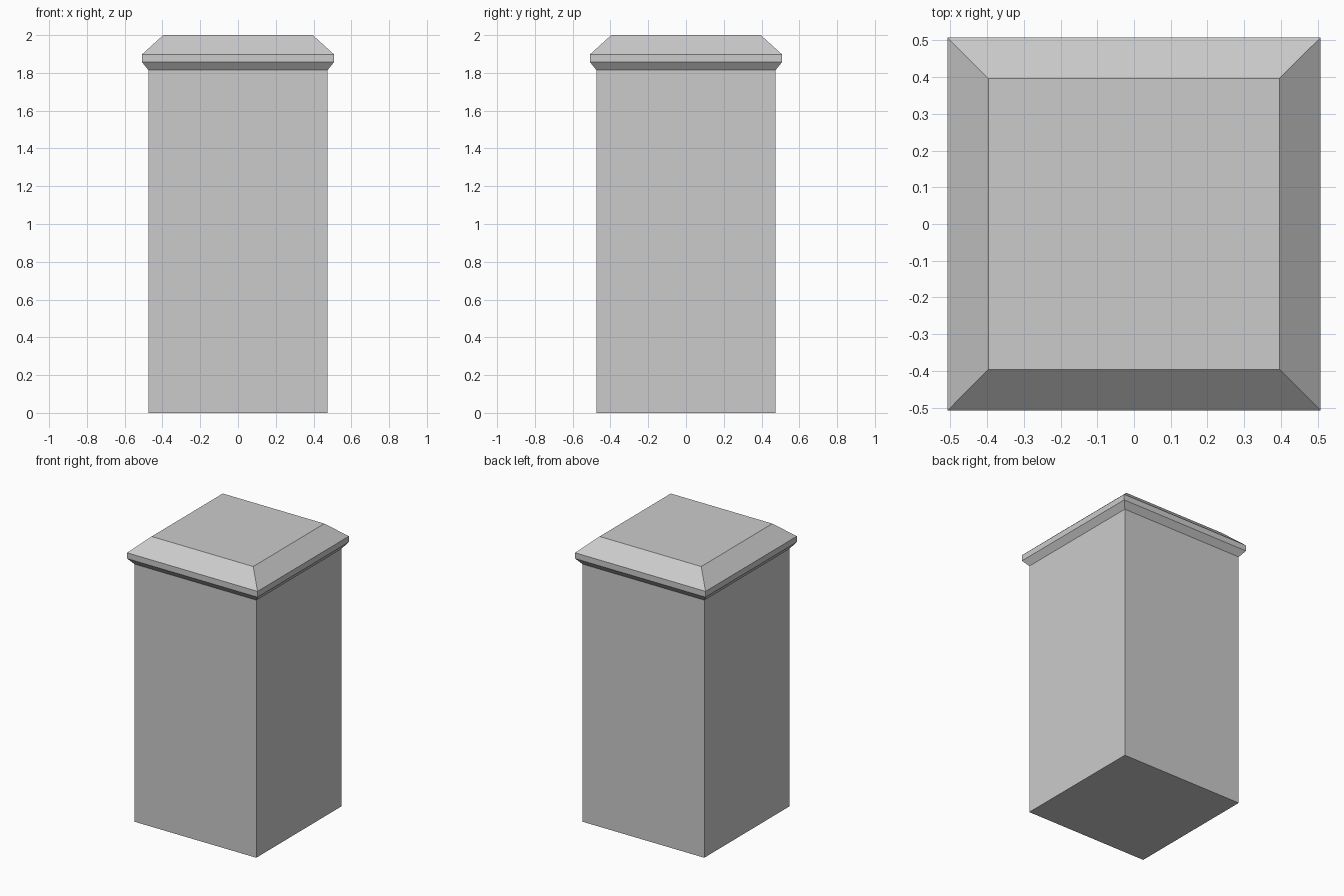
import bpy
import bmesh

cube = bpy.data.objects.get("Cube")
if cube:
    bpy.data.objects.remove(cube, do_unlink=True)

# Plain stone colour
stone = bpy.data.materials.new("light_grey_stone")
stone.use_nodes = True
grey = (0.6, 0.6, 0.6, 1.0)
stone.diffuse_color = grey
stone.node_tree.nodes["Principled BSDF"].inputs["Base Color"].default_value = grey


def square_loft(name, levels):
    """Join stacked squares, given as (half width, height), into a closed solid."""
    bm = bmesh.new()
    rings = []
    for half, z in levels:
        corners = ((-half, -half), (half, -half), (half, half), (-half, half))
        rings.append([bm.verts.new((x, y, z)) for x, y in corners])
    for low, high in zip(rings, rings[1:]):
        for i in range(4):
            j = (i + 1) % 4
            bm.faces.new((low[i], low[j], high[j], high[i]))
    bm.faces.new(reversed(rings[0]))
    bm.faces.new(rings[-1])
    mesh = bpy.data.meshes.new(name)
    bm.to_mesh(mesh)
    bm.free()
    mesh.materials.append(stone)
    obj = bpy.data.objects.new(name, mesh)
    bpy.context.collection.objects.link(obj)
    return obj


# Pillar shaft and flared capstone, meeting on one shared square
shaft_half, cap_base = 0.475, 1.815
square_loft("pillar_shaft", [(shaft_half, 0), (shaft_half, cap_base)])
square_loft("pillar_cap", [(shaft_half, cap_base), (0.508, 1.857),
                           (0.508, 1.898), (0.396, 2)])
